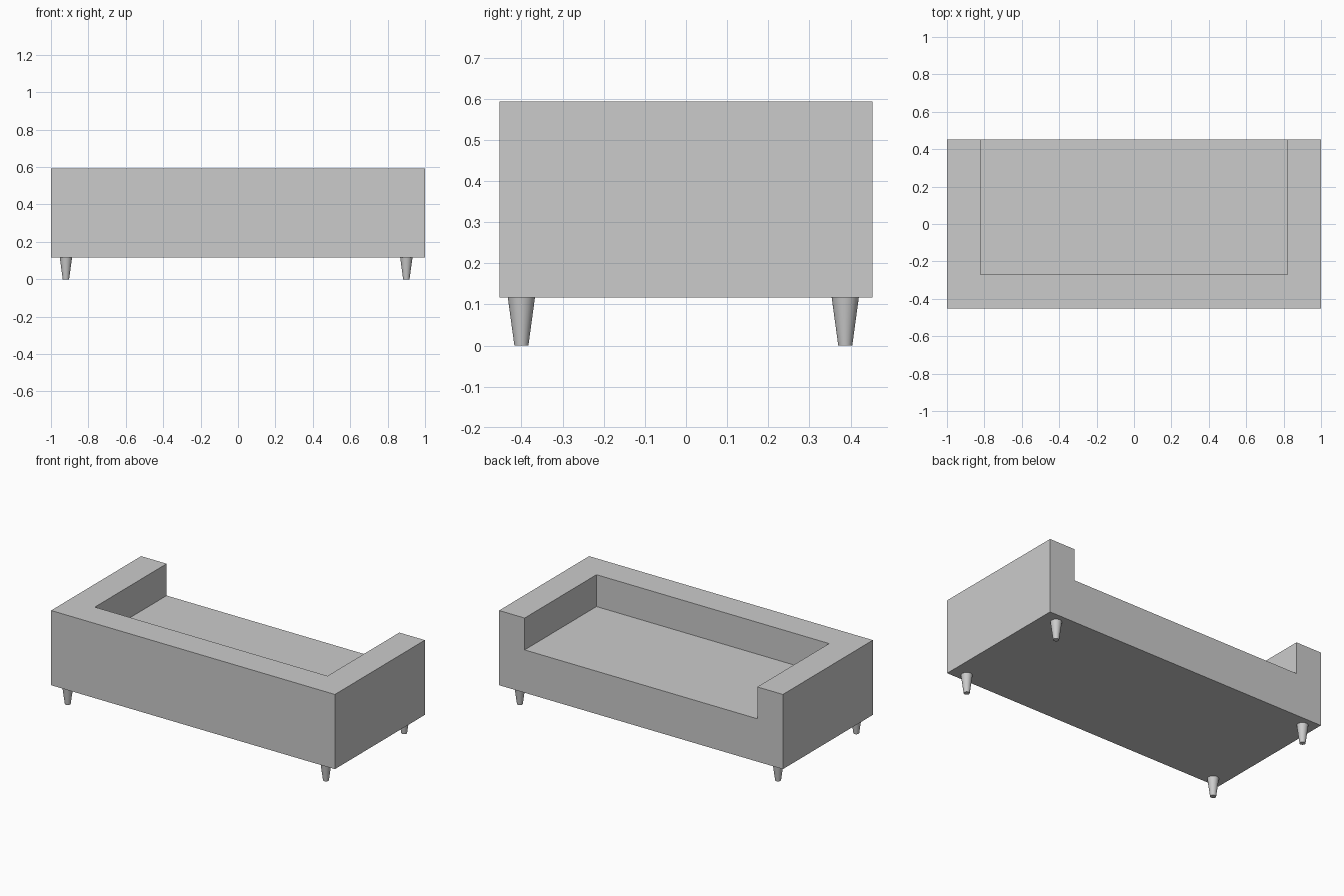
import bpy
import math
from mathutils import Vector

default = bpy.data.objects.get("Cube")
if default:
    bpy.data.objects.remove(default, do_unlink=True)

# Overall sizes
HALF_W, HALF_D = 1.0, 0.453
BASE_Z, SEAT_Z, TOP_Z = 0.117, 0.39, 0.593
ARM_X, BACK_Y = 0.82, -0.27


def make_material(name, colour):
    mat = bpy.data.materials.new(name)
    mat.use_nodes = True
    mat.diffuse_color = colour
    mat.node_tree.nodes["Principled BSDF"].inputs["Base Color"].default_value = colour
    return mat


def box(name, low, high):
    low, high = Vector(low), Vector(high)
    bpy.ops.mesh.primitive_cube_add(size=1, location=(low + high) / 2)
    obj = bpy.context.object
    obj.name = obj.data.name = name
    obj.scale = high - low
    bpy.ops.object.transform_apply(location=True, rotation=False, scale=True)
    return obj


grey = make_material("light grey", (0.6, 0.6, 0.6, 1))

# Sofa body: one solid block with the seat recess cut out, open at +y
body = box("sofa_body", (-HALF_W, -HALF_D, BASE_Z), (HALF_W, HALF_D, TOP_Z))
cutter = box("seat_cutter", (-ARM_X, BACK_Y, SEAT_Z), (ARM_X, HALF_D + 0.2, TOP_Z + 0.2))
cutter.hide_render = True
cut = body.modifiers.new("seat_recess", "BOOLEAN")
cut.operation = "DIFFERENCE"
cut.solver = "EXACT"
cut.object = cutter
bpy.context.view_layer.objects.active = body
bpy.ops.object.modifier_apply(modifier=cut.name)
bpy.data.objects.remove(cutter, do_unlink=True)
body.data.materials.clear()
body.data.materials.append(grey)

# Tapered round legs, narrow end on the floor
for side, x in (("right", -0.92), ("left", 0.90)):
    for end, y in (("front", -0.40), ("back", 0.387)):
        bpy.ops.mesh.primitive_cone_add(
            vertices=32, radius1=0.017, radius2=0.033,
            depth=BASE_Z, location=(x, y, BASE_Z / 2))
        leg = bpy.context.object
        leg.name = leg.data.name = f"{end}_{side}_leg"
        leg.data.materials.append(grey)
        bpy.ops.object.shade_smooth_by_angle(angle=math.radians(30))
